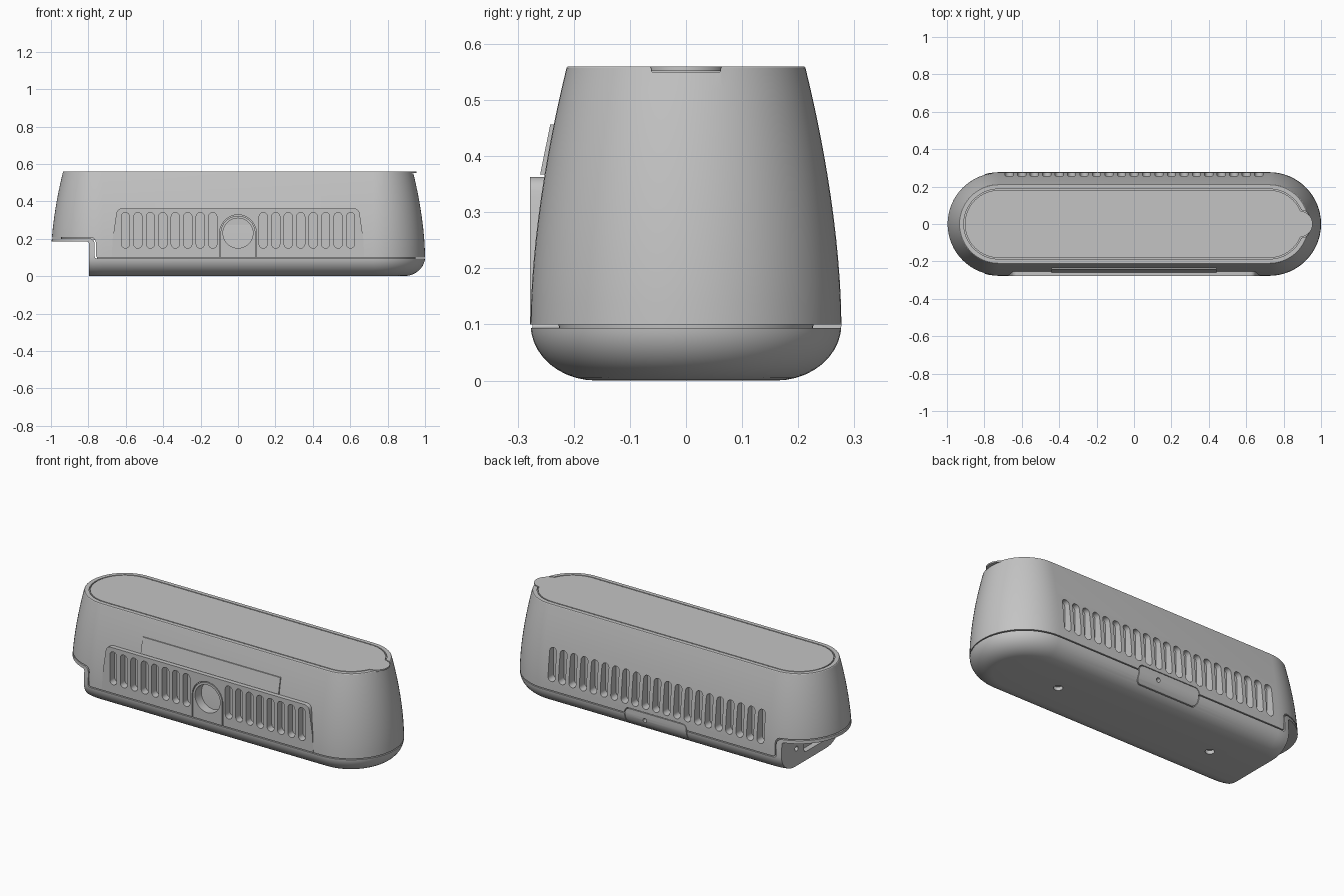
import bpy, bmesh, math

if "Cube" in bpy.data.objects:
    bpy.data.objects.remove(bpy.data.objects["Cube"], do_unlink=True)

GREY = (0.55, 0.55, 0.55, 1)
mat = bpy.data.materials.new("grey_plastic")
mat.use_nodes = True
mat.diffuse_color = GREY
mat.node_tree.nodes["Principled BSDF"].inputs["Base Color"].default_value = GREY

CORE = 0.723      # half length of the straight sides
FRONT = -0.278    # plane of the front panel
SLOT_Z = 0.245
parts, cutters = [], []


def add(name, bm, cutter=False):
    bmesh.ops.recalc_face_normals(bm, faces=bm.faces)
    me = bpy.data.meshes.new(name)
    bm.to_mesh(me)
    bm.free()
    me.materials.append(mat)
    ob = bpy.data.objects.new(name, me)
    bpy.context.collection.objects.link(ob)
    ob.hide_render = cutter
    (cutters if cutter else parts).append(ob)
    return ob


def arc(cx, cy, r, start, end, n=12):
    angles = [math.radians(start + (end - start) * i / n) for i in range(n + 1)]
    return [(cx + r * math.cos(a), cy + r * math.sin(a)) for a in angles]


def stadium(r):
    return arc(CORE, 0, r, -90, 90, 32) + arc(-CORE, 0, r, 90, 270, 32)


def circle(cx, cy, r, n=40):
    return arc(cx, cy, r, 0, 360, n)[:-1]


def rounded_rect(x0, x1, y0, y1, r):
    return (arc(x1 - r, y0 + r, r, -90, 0, 6) + arc(x1 - r, y1 - r, r, 0, 90, 6)
            + arc(x0 + r, y1 - r, r, 90, 180, 6) + arc(x0 + r, y0 + r, r, 180, 270, 6))


def prism(name, outlines, axis, lo, hi, cutter=False):
    """Extrude one or more 2D outlines along an axis."""
    place = {"x": lambda u, v, t: (t, u, v),
             "y": lambda u, v, t: (u, t, v),
             "z": lambda u, v, t: (u, v, t)}[axis]
    bm = bmesh.new()
    for pts in outlines:
        a, b = [[bm.verts.new(place(u, v, t)) for u, v in pts] for t in (lo, hi)]
        bm.faces.new(a)
        bm.faces.new(b)
        for i in range(len(pts)):
            j = (i + 1) % len(pts)
            bm.faces.new((a[i], a[j], b[j], b[i]))
    return add(name, bm, cutter)


def body(name, inset=0.0, cutter=False):
    """Tapered stadium form with a rounded underside."""
    profile = [(0.16 + r, 0.1 + z) for r, z in
               [(0.117 * math.cos(a), 0.1 * math.sin(a)) for a in
                [math.radians(-90 + 9 * i) for i in range(11)]]]
    for i in range(1, 13):
        t = i / 12
        profile.append((0.277 - 0.064 * t ** 1.75, 0.1 + 0.457 * t))
    profile.append((0.210, 0.56))
    bm = bmesh.new()
    rings = []
    for r, z in profile:
        z = min(max(z, inset), 0.56 - inset)
        rings.append([bm.verts.new((x, y, z)) for x, y in stadium(r - inset)])
    for a, b in zip(rings, rings[1:]):
        for i in range(len(a)):
            j = (i + 1) % len(a)
            bm.faces.new((a[i], a[j], b[j], b[i]))
    bm.faces.new(rings[0])
    bm.faces.new(rings[-1])
    bmesh.ops.remove_doubles(bm, verts=bm.verts, dist=1e-5)
    return add(name, bm, cutter)


def boolean(ob, other, op="DIFFERENCE"):
    m = ob.modifiers.new("cut", "BOOLEAN")
    m.object, m.operation, m.solver = other, op, "EXACT"
    deps = bpy.context.evaluated_depsgraph_get()
    me = bpy.data.meshes.new_from_object(ob.evaluated_get(deps))
    ob.modifiers.clear()
    ob.data = me


def lower_region(name, gap):
    """Everything under the seam, which steps up around the notch."""
    top, side, step = 0.094 + gap, -0.766 + gap, 0.202 + gap
    pts = [(-1.2, -0.1), (1.2, -0.1), (1.2, top)]
    pts += arc(side + 0.012, top + 0.012, 0.012, 270, 180, 6)
    pts += arc(side - 0.03, step - 0.03, 0.03, 0, 90, 8) + [(-1.2, step)]
    return prism(name, [pts], "y", -0.5, 0.5, True)


# Main shells either side of the seam, and the core that closes the gap
shell = body("upper_shell")
tray = body("lower_tray")
core = body("inner_core", 0.05)

# Front panel standing proud of the tapered wall
right = [(0.675, 0.103), (0.67, 0.2), (0.652, 0.325)] + arc(0.62, 0.333, 0.03, 10, 90, 6)
panel = prism("front_panel", [right + [(-x, z) for x, z in reversed(right)]],
              "y", FRONT, -0.2, True)
boolean(shell, panel, "UNION")
boolean(shell, lower_region("seam_cutter", 0.006))
boolean(tray, lower_region("tray_region", 0), "INTERSECT")

# Notch at the end, with its socket and screw hole
notch = [(-1.2, -0.1), (-0.797, -0.1)] + arc(-0.809, 0.173, 0.012, 0, 90, 6) + [(-1.2, 0.185)]
boolean(tray, prism("notch_cutter", [notch], "y", -0.5, 0.5, True))
boolean(core, prism("core_cutter", [[(-1.2, -0.1), (-0.755, -0.1), (-0.755, 0.193), (-1.2, 0.193)]],
                    "y", -0.5, 0.5, True))
boolean(tray, prism("socket_cutter", [rounded_rect(-0.16, 0.06, 0.05, 0.15, 0.015),
                                      circle(0.13, 0.1, 0.014, 20)], "x", -0.85, -0.765, True))

# Vent slots, front and back
PITCH = 0.0667


def slot(x):
    return rounded_rect(x - 0.022, x + 0.022, SLOT_Z - 0.095, SLOT_Z + 0.095, 0.0219)


front_slots = [slot(s * (0.135 + PITCH * i)) for s in (-1, 1) for i in range(8)]
boolean(shell, prism("front_slots", front_slots, "y", -0.35, -0.235, True))
back_slots = [slot(PITCH * i) for i in range(-10, 11)]
boolean(shell, prism("back_slots", back_slots, "y", 0.225, 0.35, True))


# Arched lens mount in the middle of the front
def arch(r, z):
    return [(-r, z), (r, z)] + arc(0, 0.23, r, 0, 180, 32)


boolean(shell, prism("arch_cutter", [arch(0.098, 0.05)], "y", -0.35, -0.262, True))
bore = prism("bore_cutter", [circle(0, 0.23, 0.08)], "y", -0.35, -0.215, True)
boolean(shell, bore)
mount = prism("lens_mount", [arch(0.093, 0.1)], "y", FRONT, -0.255)
boolean(mount, bore)

# Tilted plate above the front panel
prism("front_flap", [[(-0.260, 0.367), (-0.242, 0.456), (-0.23, 0.456), (-0.24, 0.367)]],
      "x", -0.44, 0.44)

# Lid set into the rim, with a thumb tab
for r, tab in ((0.187, 0.075),):
    for cut in (stadium(r), circle(0.885, 0, tab)):
        boolean(shell, prism("lid_cutter", [cut], "z", 0.55, 0.7, True))
lid = prism("lid", [stadium(0.181)], "z", 0.54, 0.56)
boolean(lid, prism("thumb_tab", [circle(0.885, 0, 0.07)], "z", 0.552, 0.56, True), "UNION")

# Service hatch on the back with a pin hole
hatch_cut = prism("hatch_cutter", [rounded_rect(-0.199, 0.199, 0.031, 0.132, 0.028)],
                  "y", 0.232, 0.35, True)
for ob in (shell, tray):
    boolean(ob, hatch_cut)
hatch = body("service_hatch")
boolean(hatch, prism("hatch_region", [rounded_rect(-0.195, 0.195, 0.035, 0.128, 0.025)],
                     "y", 0.22, 0.35, True), "INTERSECT")
boolean(hatch, prism("pin_hole", [circle(0.07, 0.085, 0.012, 20)], "y", 0.245, 0.35, True))

# Screw holes underneath
boolean(tray, prism("screw_holes", [circle(s * 0.5, 0, 0.024, 24) for s in (-1, 1)],
                    "z", -0.1, 0.02, True))

for ob in cutters:
    bpy.data.objects.remove(ob, do_unlink=True)

# Smooth the curved walls and keep the edges crisp
bpy.ops.object.select_all(action="DESELECT")
for ob in parts:
    ob.select_set(True)
bpy.context.view_layer.objects.active = shell
bpy.ops.object.shade_smooth_by_angle(angle=math.radians(28))
